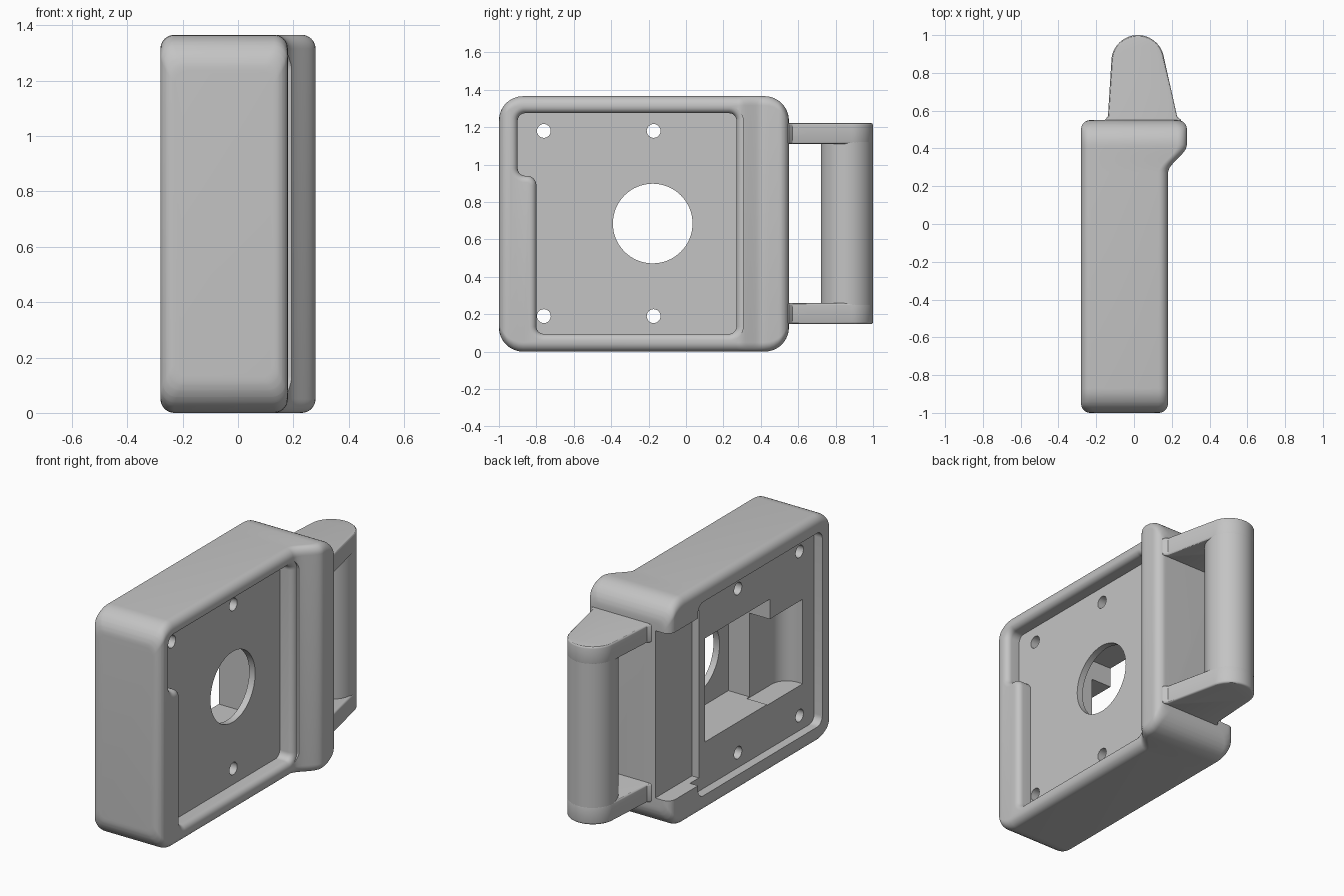
import bpy, bmesh
from math import sin, cos, pi, sqrt
from mathutils import Vector

if "Cube" in bpy.data.objects:
    bpy.data.objects.remove(bpy.data.objects["Cube"])

grey = bpy.data.materials.new("plain_grey")
grey.use_nodes = True
grey.diffuse_color = (0.55, 0.55, 0.55, 1)
grey.node_tree.nodes["Principled BSDF"].inputs["Base Color"].default_value = (0.55, 0.55, 0.55, 1)


def loft(name, rings):
    """Closed solid through rings of equal point count."""
    bm = bmesh.new()
    rows = [[bm.verts.new(p) for p in ring] for ring in rings]
    n = len(rows[0])
    for a, b in zip(rows, rows[1:]):
        for i in range(n):
            j = (i + 1) % n
            bm.faces.new((a[i], a[j], b[j], b[i]))
    bm.faces.new(rows[0])
    bm.faces.new(rows[-1])
    bmesh.ops.recalc_face_normals(bm, faces=bm.faces)
    mesh = bpy.data.meshes.new(name)
    bm.to_mesh(mesh)
    bm.free()
    mesh.materials.append(grey)
    obj = bpy.data.objects.new(name, mesh)
    bpy.context.collection.objects.link(obj)
    return obj


def rounded(corners, steps=8):
    """Outline from (a, b, radius) corners."""
    out = []
    for i, (a, b, r) in enumerate(corners):
        c = Vector((a, b))
        if r == 0:
            out.append(c)
            continue
        before = (Vector(corners[i - 1][:2]) - c).normalized() * r
        after = (Vector(corners[(i + 1) % len(corners)][:2]) - c).normalized() * r
        for k in range(steps + 1):
            t = k / steps * pi / 2
            out.append(c + before * (1 - sin(t)) + after * (1 - cos(t)))
    return out


def rect(a0, a1, b0, b1, r=0):
    return rounded([(a0, b0, r), (a1, b0, r), (a1, b1, r), (a0, b1, r)])


def circle(a, b, r, n=48):
    return [Vector((a + r * cos(2 * pi * i / n), b + r * sin(2 * pi * i / n))) for i in range(n)]


def grow(outline, d):
    """Offset a counter-clockwise outline outward."""
    out = []
    for i, p in enumerate(outline):
        e1 = (p - outline[i - 1]).normalized()
        e2 = (outline[(i + 1) % len(outline)] - p).normalized()
        n1, n2 = Vector((e1.y, -e1.x)), Vector((e2.y, -e2.x))
        out.append(p + (n1 + n2) * d / (1 + n1.dot(n2)))
    return out


def prism_x(name, outline, levels):
    return loft(name, [[(x, p.x, p.y) for p in grow(outline, d)] for x, d in levels])


def prism_z(name, outline, lo, hi):
    return loft(name, [[(p.x, p.y, z) for p in outline] for z in (lo, hi)])


def apply(obj, mod):
    bpy.context.view_layer.objects.active = obj
    bpy.ops.object.modifier_apply(modifier=mod.name)


def cut(obj, cutter):
    mod = obj.modifiers.new("cut", 'BOOLEAN')
    mod.operation, mod.solver, mod.object = 'DIFFERENCE', 'EXACT', cutter
    apply(obj, mod)
    bpy.data.objects.remove(cutter)


def smooth(obj):
    bpy.ops.object.select_all(action='DESELECT')
    obj.select_set(True)
    bpy.context.view_layer.objects.active = obj
    bpy.ops.object.shade_smooth_by_angle()


# Housing: rounded sections swept from front to back, widening into the rear lip
FRONT, BACK, HALF, EDGE, CORNER = -1.0, 0.55, 0.683, 0.05, 0.13


def inset(r, d):
    return 0 if d >= r else r - sqrt(max(0, r * r - (r - d) ** 2))


offsets = sorted({round(r * (1 - cos(k * pi / 16)), 4) for r in (EDGE, CORNER) for k in range(9)})
stations = sorted({round(y, 4) for d in offsets for y in (FRONT + d, BACK - d)}
                  | {round(0.27 + 0.15 * k / 12, 4) for k in range(13)})
rings = []
for y in stations:
    d = min(y - FRONT, BACK - y)
    s = min(1, max(0, (y - 0.27) / 0.15))
    side = inset(EDGE, d)
    h = HALF - inset(CORNER, d)
    x1 = 0.18 + 0.1 * s * s * (3 - 2 * s) - side
    section = rect(-0.28 + side, x1, HALF - h, HALF + h, EDGE)
    rings.append([(p.x, y, p.y) for p in section])
housing = loft("housing", rings)

# Shallow recess with a soft rim on the lip side
recess = rounded([(-0.8, 0.095, 0.04), (0.27, 0.095, 0.04), (0.27, 1.275, 0.04),
                  (-0.9, 1.275, 0.04), (-0.9, 0.94, 0.04), (-0.8, 0.94, 0.05)])
rim = 0.035
levels = [(0.09, 0)] + [(0.145 + rim * sin(k * pi / 12), rim * (1 - cos(k * pi / 12)))
                        for k in range(7)] + [(0.4, rim)]
cut(housing, prism_x("recess_cutter", recess, levels))

# Cover recess on the other side, with a notch open to the back
cut(housing, prism_x("cover_cutter", rect(-0.9, 0.285, 0.1, 1.27, 0.05), [(-0.4, 0), (-0.226, 0)]))
cut(housing, prism_x("notch_cutter", rect(0.2, 0.7, 0.18, 1.19), [(-0.4, 0), (-0.18, 0)]))

# Deep pocket and its shallower side bay
cut(housing, prism_z("pocket_cutter", rect(-0.4, 0.05, -0.476, 0.14), 0.375, 1.0))
bay = rounded([(-0.4, -0.79, 0), (-0.09, -0.79, 0.1), (-0.09, -0.45, 0), (-0.4, -0.45, 0)])
cut(housing, prism_z("bay_cutter", bay, 0.37, 0.88))

# Round window and four screw holes
cut(housing, prism_x("window_cutter", circle(-0.178, 0.685, 0.213, 64), [(0.0, 0), (0.4, 0)]))
for y in (-0.76, -0.173):
    for z in (0.19, 1.18):
        cut(housing, prism_x("screw_cutter", circle(y, z, 0.037, 24), [(-0.4, 0), (0.4, 0)]))
smooth(housing)

# Handle: two tapered arms joined by a round grip
tip = [Vector((0.02 + 0.14 * cos(a), 0.86 + 0.14 * sin(a)))
       for a in (pi * (0.06 + 0.9 * k / 24) for k in range(25))]
arm = [Vector(p) for p in ((-0.155, 0.5), (0.25, 0.5), (0.25, 0.55), (0.228, 0.57))] + tip \
    + [Vector(p) for p in ((-0.138, 0.57), (-0.155, 0.55))]
for name, lo, hi in (("lower_arm", 0.147, 0.26), ("upper_arm", 1.11, 1.222)):
    obj = prism_z(name, arm, lo, hi)
    bevel = obj.modifiers.new("soft_edge", 'BEVEL')
    bevel.width, bevel.segments = 0.012, 3
    bevel.limit_method, bevel.angle_limit = 'ANGLE', pi / 3
    apply(obj, bevel)
    smooth(obj)
smooth(prism_z("grip", circle(0.02, 0.86, 0.1395), 0.2, 1.17))
